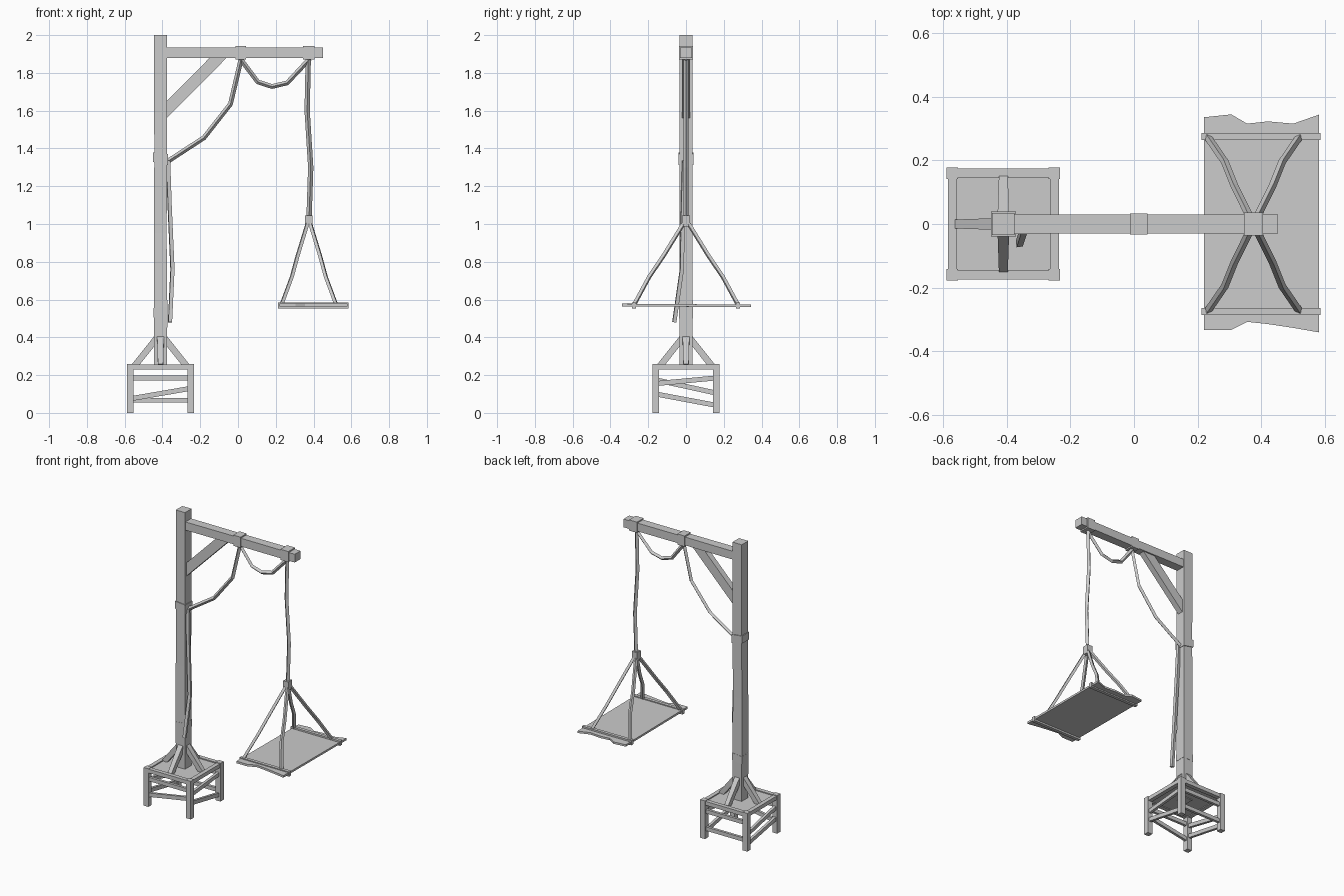
import bpy, bmesh
from mathutils import Vector

cube = bpy.data.objects.get("Cube")
if cube:
    bpy.data.objects.remove(cube, do_unlink=True)

mat = bpy.data.materials.new("plain_grey")
mat.use_nodes = True
GREY = (0.6, 0.6, 0.6, 1)
mat.diffuse_color = GREY
mat.node_tree.nodes["Principled BSDF"].inputs["Base Color"].default_value = GREY

PX = -0.41            # post and stand centre
HX = 0.375            # hanging rope position


def finish(name, bm):
    bmesh.ops.recalc_face_normals(bm, faces=bm.faces)
    me = bpy.data.meshes.new(name)
    bm.to_mesh(me)
    bm.free()
    me.materials.append(mat)
    ob = bpy.data.objects.new(name, me)
    bpy.context.collection.objects.link(ob)
    return ob


def loft(name, rings):
    """Skin a list of equally sized point rings and cap both ends."""
    bm = bmesh.new()
    rows = [[bm.verts.new(p) for p in r] for r in rings]
    n = len(rows[0])
    for a, b in zip(rows, rows[1:]):
        for i in range(n):
            j = (i + 1) % n
            bm.faces.new((a[i], a[j], b[j], b[i]))
    bm.faces.new(rows[0])
    bm.faces.new(rows[-1])
    return finish(name, bm)


def square(c, u, v):
    c, u, v = Vector(c), Vector(u), Vector(v)
    return [c - u - v, c + u - v, c + u + v, c - u + v]


def box(name, c, s):
    x, y, z = c
    u, v = (s[0] / 2, 0, 0), (0, s[1] / 2, 0)
    return loft(name, [square((x, y, z + k * s[2] / 2), u, v) for k in (-1, 1)])


def bar(name, a, b, w, h, w_end=None):
    """Straight timber from a to b, w wide sideways and h deep."""
    a, b = Vector(a), Vector(b)
    d = (b - a).normalized()
    side = d.cross((0, 0, 1)).normalized()
    up = side.cross(d)
    return loft(name, [square(a, side * w / 2, up * h / 2),
                       square(b, side * (w_end or w) / 2, up * h / 2)])


def rope(name, pts, r=0.013):
    cu = bpy.data.curves.new(name, "CURVE")
    cu.dimensions = "3D"
    cu.bevel_depth = r
    cu.bevel_resolution = 0
    cu.use_fill_caps = True
    sp = cu.splines.new("POLY")
    sp.points.add(len(pts) - 1)
    for p, q in zip(sp.points, pts):
        p.co = (*q, 1)
    sp.use_smooth = False
    cu.materials.append(mat)
    ob = bpy.data.objects.new(name, cu)
    bpy.context.collection.objects.link(ob)


# Post, slightly uneven, with two collars
loft("post", [square((PX + dx, 0, z), (w, 0, 0), (0, w, 0)) for z, w, dx in
              ((0.23, 0.034, 0), (0.54, 0.036, 0), (0.95, 0.034, -0.002),
               (1.35, 0.034, 0.001), (2.0, 0.035, 0))])
loft("post_collar", [square((PX, 0, z), (0.039, 0, t), (0, 0.039, 0))
                     for z, t in ((1.32, -0.008), (1.375, -0.004))])
loft("lower_collar", [square((PX, 0, z), (0.037, 0, 0.004), (0, 0.037, 0))
                      for z in (0.51, 0.56)])

# Arm with its two bands and the diagonal brace
loft("arm", [square((x, 0, 1.907), (0, w, 0), (0, 0, 0.028)) for x, w in
             ((-0.39, 0.031), (0, 0.029), (0.45, 0.031))])
box("arm_middle_band", (0.015, 0, 1.907), (0.055, 0.066, 0.073))
box("arm_end_band", (HX, 0, 1.907), (0.06, 0.072, 0.073))
loft("arm_brace", [square((-0.382, 0, 1.6), (0, 0.02, 0), (0, 0, 0.045)),
                   square((-0.1, 0, 1.885), (0, 0.02, 0), (-0.045, 0, 0))])

# Stand: legs, deck, top rails
E = 0.16
for sx in (-1, 1):
    for sy in (-1, 1):
        box("stand_leg", (PX + sx * E, sy * E, 0.13), (0.036, 0.036, 0.26))
box("stand_deck", (PX, 0, 0.242), (0.31, 0.31, 0.014))
for s in (-1, 1):
    bar("stand_top_rail", (PX - E, s * E, 0.243), (PX + E, s * E, 0.243), 0.028, 0.026)
    bar("stand_top_rail", (PX + s * E, -E, 0.243), (PX + s * E, E, 0.243), 0.028, 0.026)

# Crooked lower rails on each side
for s, z0, z1 in ((-1, 0.185, 0.185), (-1, 0.075, 0.13), (1, 0.185, 0.185), (1, 0.067, 0.067)):
    bar("stand_cross_rail", (PX - E, s * E, z0), (PX + E, s * E, z1), 0.018, 0.026)
for s, z0, z1 in ((1, 0.155, 0.185), (1, 0.1, 0.04), (-1, 0.175, 0.105), (-1, 0.1, 0.04)):
    bar("stand_side_rail", (PX + s * E, -E, z0), (PX + s * E, E, z1), 0.018, 0.026)

# Four struts from the stand to the post
for dx, dy in ((1, 0), (-1, 0), (0, 1), (0, -1)):
    bar("post_strut", (PX + dx * 0.138, dy * 0.138, 0.248),
        (PX + dx * 0.02, dy * 0.02, 0.396), 0.028, 0.034, 0.036)

# Ropes along the arm and post
rope("side_rope", [(0.018, 0, 1.88), (-0.04, 0, 1.635), (-0.18, 0, 1.457), (-0.375, 0, 1.33)])
rope("loose_rope", [(-0.37, -0.01, 1.335), (-0.362, -0.016, 1.1),
                    (-0.347, -0.022, 0.76), (-0.36, -0.062, 0.48)], 0.014)
rope("swag_rope", [(0.012, 0, 1.875), (0.105, 0, 1.752), (0.18, 0, 1.728),
                   (0.26, 0, 1.747), (0.38, 0, 1.875)])
rope("hanging_rope", [(0.372, 0, 1.88), (0.366, 0, 1.6), (0.385, 0, 1.3), (HX, 0, 1.0)], 0.014)
box("rope_knot", (HX, 0, 1.015), (0.038, 0.042, 0.058))

# Sling ropes down to the platform corners
for sx in (-1, 1):
    for sy in (-1, 1):
        rope("sling_rope", [(HX + sx * 0.008, sy * 0.015, 1.0),
                            (HX + sx * 0.06, sy * 0.12, 0.83),
                            (HX + sx * 0.09, sy * 0.195, 0.72),
                            (HX + sx * 0.145, sy * 0.275, 0.572)], 0.012)

# Platform with ragged ends, resting on two battens
slab = [(0.22, -0.332, 0.335), (0.305, -0.332, 0.344), (0.355, -0.307, 0.315),
        (0.42, -0.314, 0.322), (0.5, -0.326, 0.315), (0.58, -0.34, 0.343)]
loft("platform", [[(x, a, 0.578), (x, b, 0.573), (x, b, 0.56), (x, a, 0.564)]
                  for x, a, b in slab])
for s in (-1, 1):
    bar("platform_batten", (0.212, s * 0.275, 0.568), (0.586, s * 0.275, 0.568), 0.022, 0.032)
